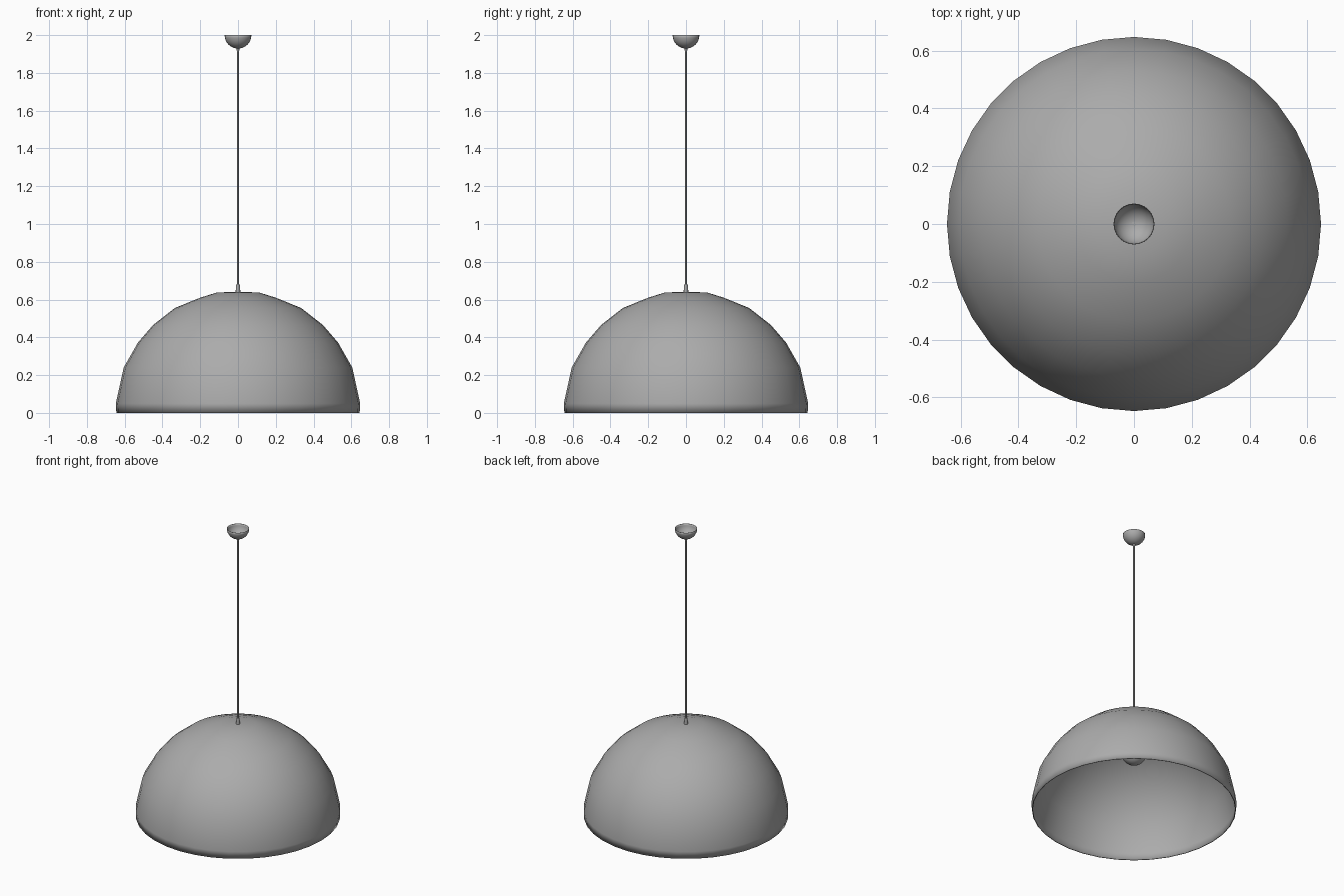
import bpy, bmesh, math

if "Cube" in bpy.data.objects:
    bpy.data.objects.remove(bpy.data.objects["Cube"])

# Dark grey finish shared by all parts
grey = bpy.data.materials.new("dark_grey")
grey.diffuse_color = (0.41, 0.41, 0.41, 1)
grey.use_nodes = True
grey.node_tree.nodes["Principled BSDF"].inputs["Base Color"].default_value = grey.diffuse_color


def lathe(name, profile, segments, thickness=0.0, inside_z=0.0, angle=40):
    """Spin an (r, z) profile around z; optionally shell it, facing away from inside_z."""
    bm = bmesh.new()
    verts = [bm.verts.new((r, 0, z)) for r, z in profile]
    edges = [bm.edges.new(pair) for pair in zip(verts, verts[1:])]
    bmesh.ops.spin(bm, geom=verts + edges, cent=(0, 0, 0), axis=(0, 0, 1),
                   angle=math.tau, steps=segments, use_duplicate=False)
    bmesh.ops.remove_doubles(bm, verts=bm.verts, dist=1e-4)
    bmesh.ops.recalc_face_normals(bm, faces=bm.faces)
    if thickness:
        for f in bm.faces:
            out = f.calc_center_median()
            out.z -= inside_z
            if f.normal.dot(out) < 0:
                f.normal_flip()
    mesh = bpy.data.meshes.new(name)
    bm.to_mesh(mesh)
    bm.free()
    mesh.materials.append(grey)
    obj = bpy.data.objects.new(name, mesh)
    bpy.context.collection.objects.link(obj)
    if thickness:
        shell = obj.modifiers.new("shell", 'SOLIDIFY')
        shell.thickness = thickness
        shell.offset = -1
    bpy.ops.object.select_all(action='DESELECT')
    obj.select_set(True)
    bpy.context.view_layer.objects.active = obj
    bpy.ops.object.shade_smooth_by_angle(angle=math.radians(angle))
    return obj


def arc(radius, centre_z, start, end, steps):
    """Points on a circular arc in the (r, z) plane, angles in degrees."""
    pts = []
    for i in range(steps + 1):
        a = math.radians(start + (end - start) * i / steps)
        pts.append((max(0.0, radius * math.cos(a)), centre_z + radius * math.sin(a)))
    return pts


# Hollow dome shade with a short straight rim
lathe("dome_shade", [(0.644, 0), (0.647, 0.05), (0.605, 0.24), (0.53, 0.372),
                     (0.45, 0.465), (0.335, 0.555), (0.2, 0.61),
                     (0.11, 0.638), (0, 0.64)], 36, 0.006)

# Ceiling canopy, a small bowl open at the top
lathe("ceiling_canopy", arc(0.071, 2.0, -90, 0, 8), 24, 0.002, inside_z=2.0)

# Cord with the grips at both ends
lathe("cord", [(0, 0.62), (0.005, 0.62), (0.005, 1.94), (0, 1.94)], 10)
lathe("lower_cord_grip", [(0, 0.63), (0.012, 0.63), (0.012, 0.65),
                          (0.01, 0.68), (0, 0.68)], 12)
lathe("upper_cord_grip", [(0, 1.912), (0.006, 1.912), (0.008, 1.935), (0, 1.935)], 12)

# Bulb and its socket inside the shade
lathe("bulb", arc(0.08, 0.41, -90, 50, 12) + [(0.036, 0.50), (0.03, 0.54), (0, 0.54)], 20)
lathe("bulb_socket", [(0, 0.53), (0.035, 0.53), (0.035, 0.62), (0.02, 0.636), (0, 0.636)], 16)
